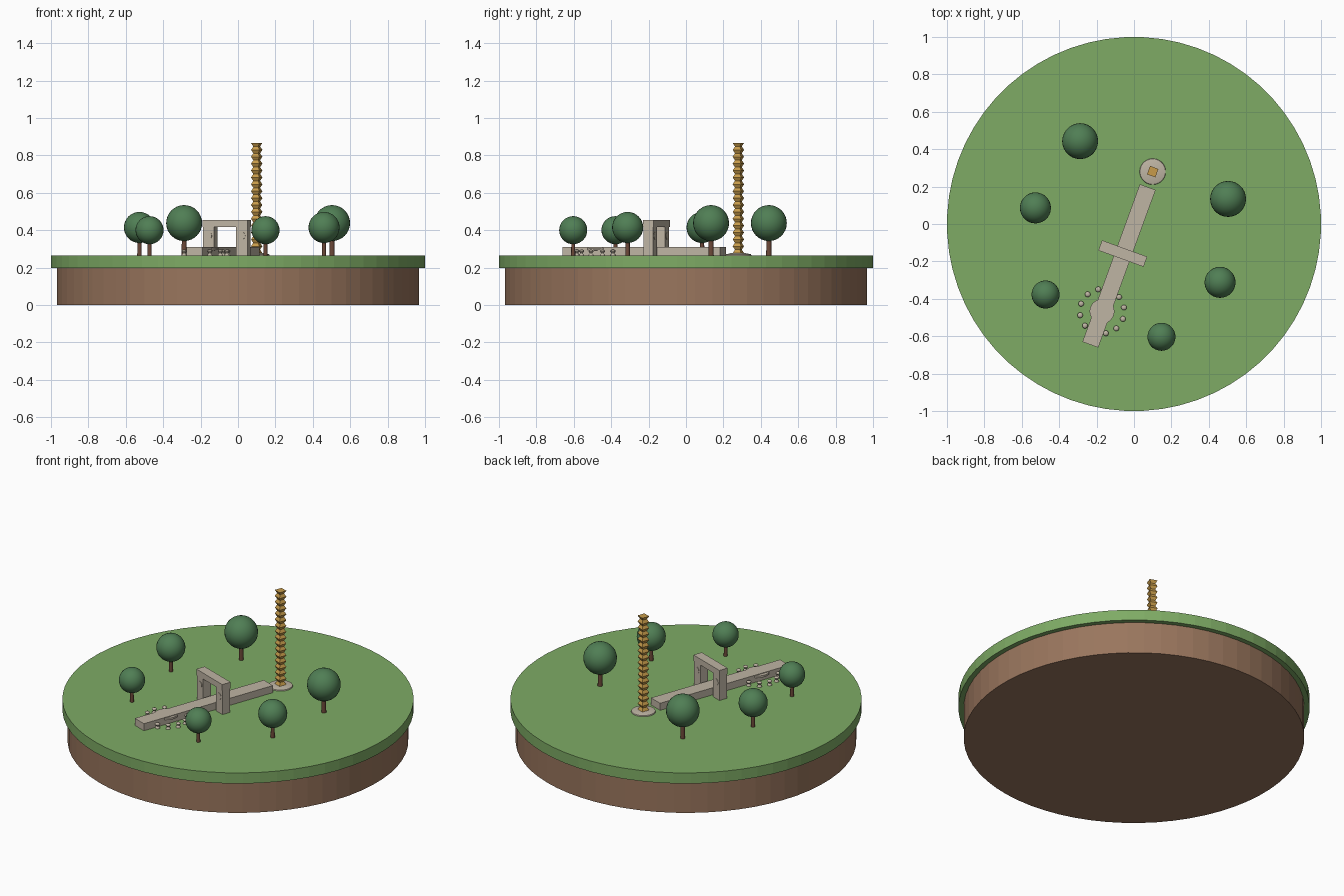
import bpy, bmesh, math
from mathutils import Matrix, Vector

cube = bpy.data.objects.get("Cube")
if cube:
    bpy.data.objects.remove(cube, do_unlink=True)


def material(name, rgb):
    m = bpy.data.materials.new(name)
    m.use_nodes = True
    m.diffuse_color = (*rgb, 1)
    m.node_tree.nodes["Principled BSDF"].inputs["Base Color"].default_value = (*rgb, 1)
    return m


GRASS = material("grass green", (0.21, 0.41, 0.13))
EARTH = material("earth brown", (0.32, 0.18, 0.11))
STONE = material("pale stone", (0.52, 0.46, 0.37))
GOLD = material("brass gold", (0.57, 0.33, 0.07))
LEAF = material("leaf green", (0.08, 0.21, 0.09))
BARK = material("bark brown", (0.15, 0.065, 0.04))

GROUND = 0.265
TURN = math.radians(-20)      # the avenue runs 20 degrees off the y axis


def finish(name, bm, mat, loc=(0, 0, 0), turn=0, smooth=False):
    bmesh.ops.recalc_face_normals(bm, faces=bm.faces)
    mesh = bpy.data.meshes.new(name)
    bm.to_mesh(mesh)
    bm.free()
    mesh.materials.append(mat)
    ob = bpy.data.objects.new(name, mesh)
    ob.location = loc
    ob.rotation_euler.z = turn
    bpy.context.collection.objects.link(ob)
    if smooth:
        bpy.ops.object.select_all(action='DESELECT')
        ob.select_set(True)
        bpy.context.view_layer.objects.active = ob
        bpy.ops.object.shade_smooth_by_angle(angle=math.radians(50))
    return ob


def lathe(name, profile, sides, mat, loc=(0, 0, 0), turn=0, smooth=False):
    """Stack of rings (radius, z), capped at both ends."""
    bm = bmesh.new()
    rings = []
    for r, z in profile:
        angles = [math.tau * (i + 0.5) / sides for i in range(sides)]
        rings.append([bm.verts.new((r * math.cos(a), r * math.sin(a), z)) for a in angles])
    for low, high in zip(rings, rings[1:]):
        for i in range(sides):
            j = (i + 1) % sides
            bm.faces.new((low[i], low[j], high[j], high[i]))
    bm.faces.new(rings[0])
    bm.faces.new(rings[-1])
    return finish(name, bm, mat, loc, turn, smooth)


def boxes(name, parts, mat, loc, turn=0):
    """One object made of boxes, each (centre, size)."""
    bm = bmesh.new()
    for centre, size in parts:
        m = Matrix.Translation(centre) @ Matrix.Diagonal((*size, 1))
        bmesh.ops.create_cube(bm, size=1, matrix=m)
    return finish(name, bm, mat, loc, turn)


# Round island
lathe("earth_base", [(0.97, 0), (0.97, 0.2)], 64, EARTH)
lathe("grass_disc", [(1, 0.198), (1, GROUND)], 64, GRASS)

# Raised avenue
boxes("avenue", [((0, 0, 0.022), (0.09, 0.897, 0.045))], STONE, (-0.08, -0.224, GROUND), TURN)

# Gate: two posts and a lintel
GATE_W, POST_W, DEPTH = 0.257, 0.063, 0.058
post_x = (GATE_W - POST_W) / 2 - 0.002
gate = (-0.06, -0.158, GROUND)
boxes("gate_posts", [((s * post_x, 0, 0.077), (POST_W, DEPTH - 0.005, 0.154)) for s in (-1, 1)],
      STONE, gate, TURN)
boxes("gate_lintel", [((0, 0, 0.171), (GATE_W, DEPTH, 0.038))], STONE, gate, TURN)

# Carved half-round pairs on both faces of the posts
bm = bmesh.new()
for s in (-1, 1):
    for face in (-1, 1):
        m = Matrix.Translation((s * post_x, face * DEPTH / 2 - face * 0.002, 0.105))
        m = m @ Matrix.Rotation(math.pi / 2, 4, 'X')
        bmesh.ops.create_cone(bm, cap_ends=True, segments=20, radius1=0.02,
                              radius2=0.02, depth=0.004, matrix=m)
finish("gate_post_carvings", bm, STONE, gate, TURN)

# Round table and its ring of hourglass stools
table = Vector((-0.171, -0.467, GROUND))
lathe("round_table", [(0.04, 0), (0.03, 0.012), (0.04, 0.027), (0.066, 0.029), (0.066, 0.041)],
      32, STONE, table, smooth=True)
for k in range(12):
    a = math.radians(70 + 30 * k)
    spot = table + Vector((math.cos(a), math.sin(a), 0)) * 0.119
    lathe("stool", [(0.014, 0), (0.012, 0.006), (0.006, 0.012), (0.012, 0.019),
                    (0.015, 0.024), (0.011, 0.029), (0.004, 0.031)],
          12, STONE, spot, smooth=True)

# Tall column of stacked double pyramids on a low round plinth
column = (0.1, 0.28, GROUND)
lathe("column_plinth", [(0.07, 0), (0.068, 0.006), (0.04, 0.012)], 32, STONE, column, smooth=True)
MODULES, LOW, HIGH = 16, 0.012, 0.601
step = (HIGH - LOW) / (2 * MODULES)
zigzag = [(0.02 if i % 2 else 0.0335, LOW + i * step) for i in range(2 * MODULES + 1)]
lathe("column", zigzag, 4, GOLD, column, TURN)

# Trees: x, y and crown radius
for x, y, r in [(-0.288, 0.443, 0.096), (-0.527, 0.086, 0.083), (-0.473, -0.377, 0.075),
                (0.147, -0.603, 0.075), (0.46, -0.312, 0.083), (0.503, 0.134, 0.096)]:
    crown = 0.135 + (r - 0.075) * 1.81
    lathe("tree_trunk", [(0.15 * r, 0), (0.12 * r, crown)], 10, BARK, (x, y, GROUND), smooth=True)
    bm = bmesh.new()
    bmesh.ops.create_uvsphere(bm, u_segments=28, v_segments=16, radius=r)
    finish("tree_crown", bm, LEAF, (x, y, GROUND + crown), smooth=True)
